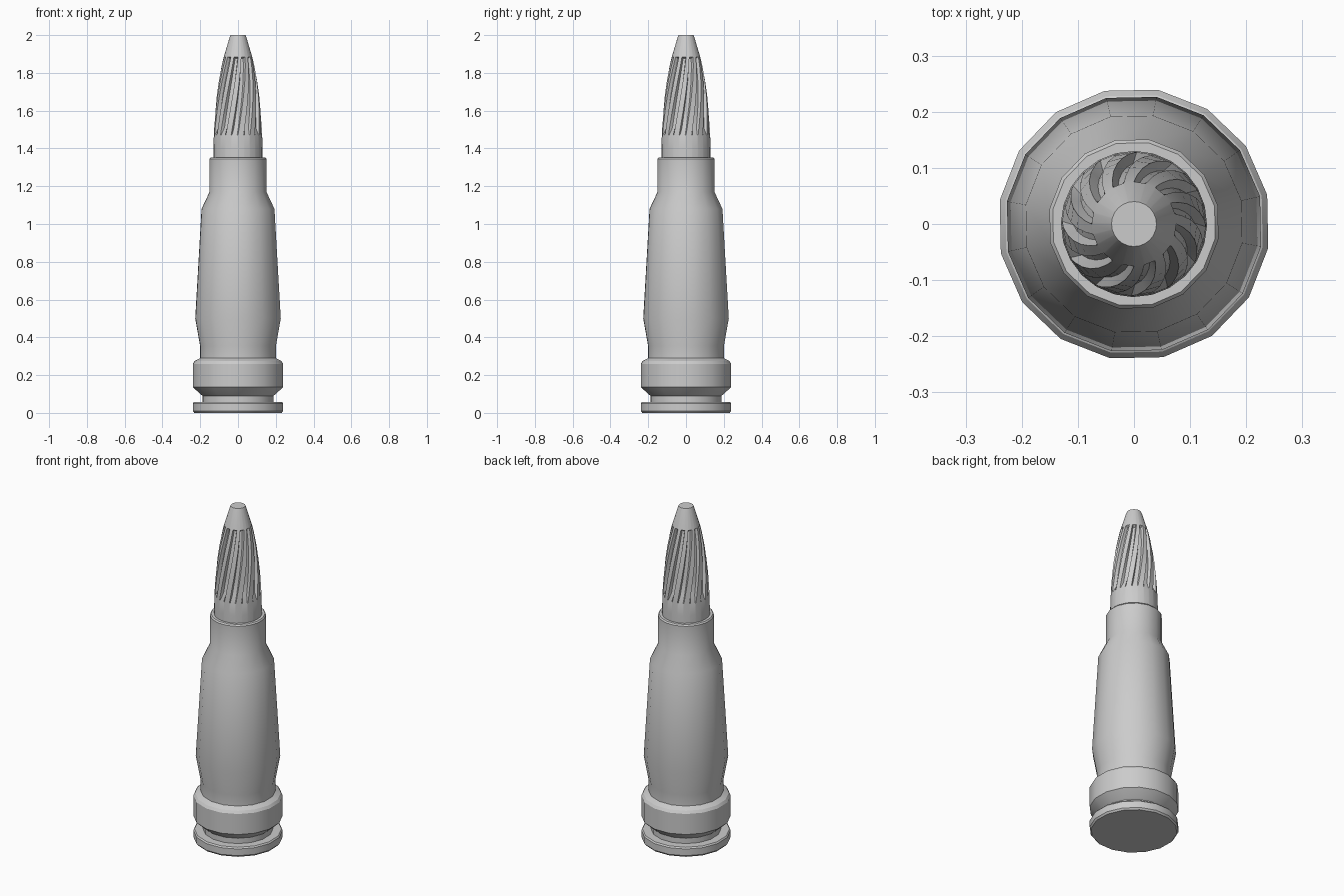
import bpy, bmesh, math

cube = bpy.data.objects.get("Cube")
if cube:
    bpy.data.objects.remove(cube, do_unlink=True)

grey = bpy.data.materials.new("plain grey")
grey.use_nodes = True
colour = (0.6, 0.6, 0.6, 1)
grey.diffuse_color = colour
grey.node_tree.nodes["Principled BSDF"].inputs["Base Color"].default_value = colour


def loft(name, rings):
    """Skin a list of point rings and cap both ends."""
    bm = bmesh.new()
    loops = [[bm.verts.new(p) for p in ring] for ring in rings]
    n = len(loops[0])
    for low, high in zip(loops, loops[1:]):
        for i in range(n):
            j = (i + 1) % n
            bm.faces.new((low[i], low[j], high[j], high[i]))
    bm.faces.new(loops[0][::-1])
    bm.faces.new(loops[-1])
    mesh = bpy.data.meshes.new(name)
    bm.to_mesh(mesh)
    bm.free()
    mesh.materials.append(grey)
    obj = bpy.data.objects.new(name, mesh)
    bpy.context.collection.objects.link(obj)
    bpy.ops.object.select_all(action='DESELECT')
    obj.select_set(True)
    bpy.context.view_layer.objects.active = obj
    bpy.ops.object.shade_smooth_by_angle(angle=math.radians(28))


def point(r, a, z):
    return (r * math.cos(a), r * math.sin(a), z)


# Casing: rim, groove, belt, tapered body, shoulder and neck
SIDES = 16
profile = [(.235, 0), (.243, .01), (.243, .05), (.237, .058), (.19, .058),
           (.19, .09), (.2, .097), (.243, .137), (.243, .26), (.233, .275),
           (.204, .29), (.204, .355), (.23, .5), (.196, 1.08), (.153, 1.17),
           (.153, 1.345), (.147, 1.353), (.125, 1.353)]
start = math.radians(12.4)
loft("casing", [[point(r, start + math.tau * i / SIDES, z) for i in range(SIDES)]
                for r, z in profile])

# Tip: rounded nose with twisted grooves cut between two heights
GROOVES = 12
LOW, HIGH = 1.47, 1.885
TWIST = math.radians(30)
nose = [(.13, 1.34), (.13, 1.4), (.128, LOW), (.126, 1.51), (.12, 1.6), (.112, 1.68),
        (.101, 1.76), (.088, 1.83), (.078, 1.875), (.075, HIGH), (.044, 1.99), (.04, 2)]
rings = []
for r, z in nose:
    t = min(max((z - LOW) / (HIGH - LOW), 0), 1)
    depth = .018 * min(1, t / .08) if LOW < z < HIGH else 0
    ring = []
    for g in range(GROOVES):
        for step, cut in ((0, 0), (.45, 0), (.52, 1), (.93, 1)):
            a = math.tau * (g + step) / GROOVES + TWIST * t
            ring.append(point(r - depth * cut, a, z))
    rings.append(ring)
loft("grooved_tip", rings)
